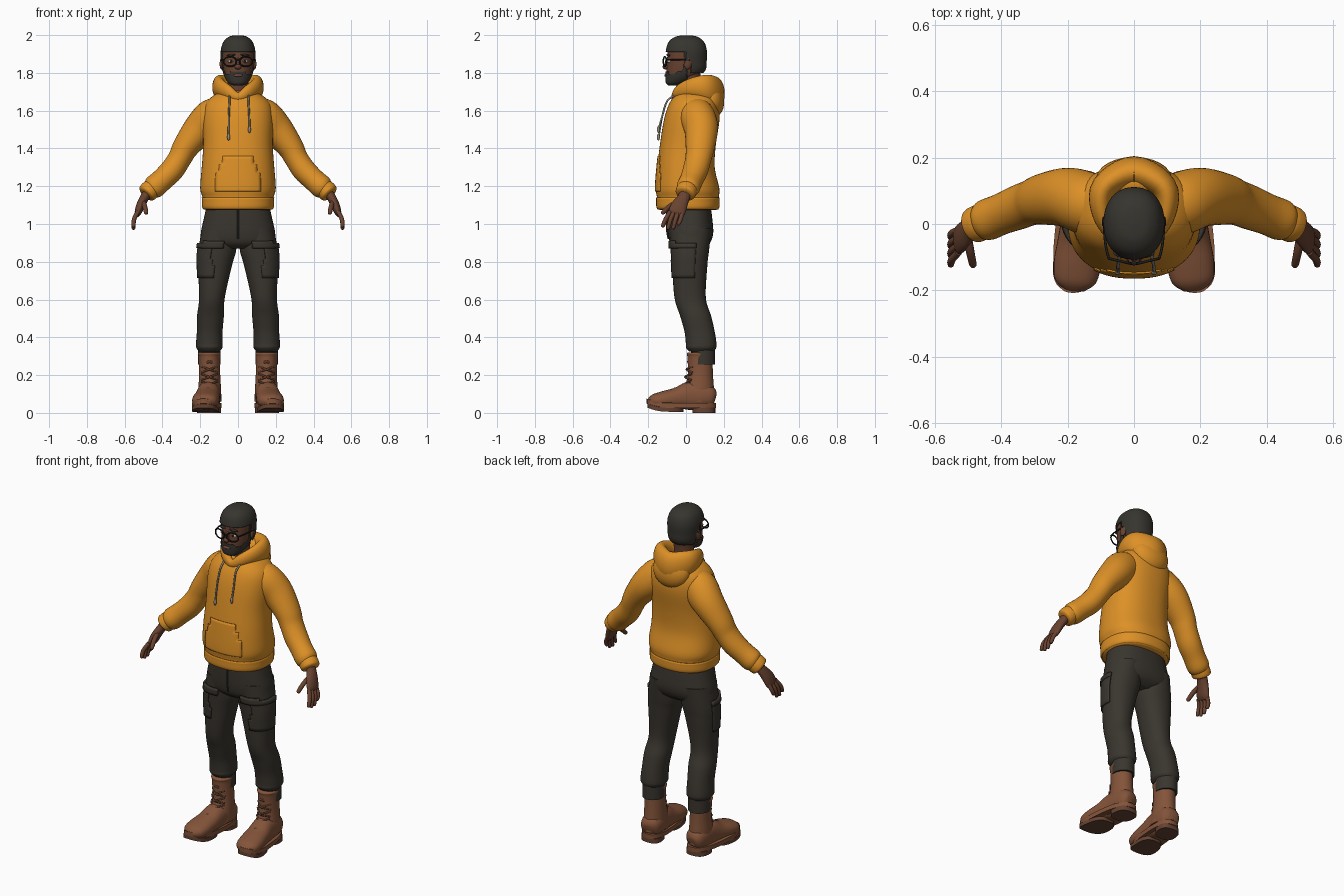
import bpy, bmesh, math
from mathutils import Vector, Matrix, Euler

if "Cube" in bpy.data.objects:
    bpy.data.objects.remove(bpy.data.objects["Cube"])


def material(name, *rgb):
    m = bpy.data.materials.new(name)
    m.use_nodes = True
    m.diffuse_color = (*rgb, 1)
    m.node_tree.nodes["Principled BSDF"].inputs["Base Color"].default_value = (*rgb, 1)
    return m


ORANGE = material("orange fleece", .72, .28, .02)
PANTS = material("charcoal cloth", .042, .036, .028)
HAIR = material("dark hair", .038, .035, .028)
SKIN = material("brown skin", .14, .055, .03)
LEATHER = material("brown leather", .23, .088, .042)
SOLE = material("dark leather", .13, .055, .032)
CORD = material("grey cord", .3, .27, .22)
BLACK = material("black frame", .012, .012, .012)
WHITE = material("eye white", .5, .45, .4)
LIP = material("lip", .19, .07, .05)


def finish(name, bm, mat, mirror=False, thick=0):
    """Turn a bmesh into a smooth shaded object, mirrored over x if asked."""
    mesh = bpy.data.meshes.new(name)
    for f in bm.faces:
        f.smooth = True
    bm.to_mesh(mesh)
    bm.free()
    mesh.materials.append(mat)
    mesh.set_sharp_from_angle(angle=math.radians(50))
    ob = bpy.data.objects.new(name, mesh)
    bpy.context.collection.objects.link(ob)
    if thick:
        s = ob.modifiers.new("thickness", 'SOLIDIFY')
        s.thickness, s.offset = thick, -1
    if mirror:
        ob.modifiers.new("mirror", 'MIRROR').use_mirror_merge = False
    return ob


def spline(rows, steps, closed):
    """Catmull-Rom interpolation of rows (x, y, z, radius u, radius v)."""
    rows, n, out = [Vector(r) for r in rows], len(rows), []
    pick = (lambda i: rows[i % n]) if closed else (lambda i: rows[max(0, min(n - 1, i))])
    for i in range(n if closed else n - 1):
        a, b, c, d = (pick(i + k) for k in (-1, 0, 1, 2))
        for s in range(steps):
            t = s / steps
            out.append((b * 2 + (c - a) * t + (a * 2 - b * 5 + c * 4 - d) * t * t
                        + (b * 3 - a - c * 3 + d) * t ** 3) / 2)
    return out if closed else out + [rows[-1]]


def loft(name, rows, mat, power=2, sides=32, steps=5, ref=(0, 1, 0), level=False,
         closed=False, grow=0, keep=None, warp=None, mirror=False):
    """Skin superellipse rings along a path; keep trims it to a thin shell."""
    rows, bm, rings = spline(rows, steps, closed), bmesh.new(), []
    n = len(rows)
    for i, r in enumerate(rows):
        u, v = Vector((1, 0, 0)), Vector((0, 1, 0))
        if not level:
            nxt = rows[(i + 1) % n] if closed else rows[min(i + 1, n - 1)]
            prv = rows[i - 1] if closed else rows[max(i - 1, 0)]
            t = Vector((nxt - prv)[:3]).normalized()
            v = Vector(ref)
            v = (v - t * v.dot(t)).normalized()
            u = v.cross(t)
        ring = []
        for k in range(sides):
            a = math.tau * k / sides
            c, s = (math.copysign(abs(w) ** (2 / power), w) for w in (math.cos(a), math.sin(a)))
            ring.append(bm.verts.new(Vector(r[:3]) + u * c * r[3] + v * s * r[4]))
        rings.append(ring)
    for i in range(n if closed else n - 1):
        p, q = rings[i], rings[(i + 1) % n]
        for k in range(sides):
            j = (k + 1) % sides
            bm.faces.new((p[k], p[j], q[j], q[k]))
    if not closed:
        bm.faces.new(rings[0])
        bm.faces.new(rings[-1])
    bmesh.ops.recalc_face_normals(bm, faces=bm.faces)
    bm.normal_update()
    if grow:
        for v, d in [(v, v.normal * grow) for v in bm.verts]:
            v.co += d
    if keep:
        gone = [f for f in bm.faces if not keep(*f.calc_center_median())]
        bmesh.ops.delete(bm, geom=gone, context='FACES')
    if warp:
        for v in bm.verts:
            v.co = warp(*v.co)
    return finish(name, bm, mat, mirror, grow if keep else 0)


def tube(name, points, r, mat, **kw):
    return loft(name, [(*p, r, r) for p in points], mat, sides=10, **kw)


def ball(name, loc, size, mat, turn=(0, 0, 0), mirror=False):
    bm = bmesh.new()
    bmesh.ops.create_uvsphere(bm, u_segments=24, v_segments=14, radius=1,
                              matrix=Matrix.LocRotScale(Vector(loc), Euler(turn), Vector(size)))
    return finish(name, bm, mat, mirror)


# Hoodie body, hem and front pocket
torso = [(0, .01, 1.075, .172, .15), (0, .01, 1.09, .186, .163), (0, .01, 1.14, .188, .164),
         (0, .008, 1.19, .2, .168), (0, 0, 1.3, .192, .152), (0, .01, 1.42, .184, .148),
         (0, .03, 1.55, .188, .147), (0, .04, 1.63, .175, .132), (0, .045, 1.68, .13, .105),
         (0, .04, 1.705, .07, .07)]
loft("hoodie_body", torso, ORANGE, power=2.3, sides=64, level=True)
loft("hoodie_hem", torso, ORANGE, power=2.3, sides=64, level=True, grow=.004,
     keep=lambda x, y, z: 1.08 < z < 1.135)
loft("front_pocket", torso, ORANGE, power=2.3, sides=64, steps=8, level=True, grow=.005,
     keep=lambda x, y, z: y < 0 and 1.17 < z < 1.36 and abs(x) < .12 - max(0, z - 1.25) * .4)

# Sleeves and cuffs
loft("sleeves", [(.09, .05, 1.575, .085, .09), (.135, .06, 1.565, .098, .095),
                 (.2, .08, 1.505, .088, .09), (.275, .075, 1.41, .07, .077),
                 (.31, .065, 1.345, .062, .069), (.35, .05, 1.285, .063, .067),
                 (.4, .03, 1.235, .06, .062), (.445, .012, 1.195, .061, .062),
                 (.468, .004, 1.178, .046, .05)], ORANGE, mirror=True)
loft("sleeve_cuffs", [(.455, .008, 1.188, .05, .052), (.466, .004, 1.179, .053, .055),
                      (.484, -.005, 1.162, .05, .053), (.49, -.008, 1.156, .036, .04)],
     ORANGE, mirror=True)

# Hood: a roll around the neck with a sagging bag behind
half = [(.055, -.035, 1.7, .025, .036), (.096, .03, 1.722, .03, .05),
        (.09, .11, 1.72, .04, .072)]
hood = [(0, -.058, 1.672, .02, .024), *half, (0, .155, 1.69, .05, .09),
        *[(-r[0], *r[1:]) for r in reversed(half)]]
loft("hood_roll", hood, ORANGE, ref=(0, 0, 1), closed=True, sides=24)
ball("hood_bag", (0, .135, 1.665), (.115, .066, .1), ORANGE, turn=(.2, 0, 0))

# Drawcords with metal tips
for side, x, low in (("right", -.045, 1.47), ("left", .055, 1.51)):
    tube(side + "_drawcord", [(x, -.06, 1.68), (x, -.1, 1.65), (x * 1.08, -.126, 1.57),
                              (x * 1.1, -.143, low)], .005, CORD)
    ball(side + "_cord_tip", (x * 1.1, -.146, low - .01), (.008, .008, .018), CORD)

# Head, neck, hair and beard
loft("neck", [(0, .04, 1.62, .065, .06), (0, .02, 1.72, .056, .052), (0, .02, 1.82, .06, .06)],
     SKIN, level=True)
head = [(0, -.07, 1.74, .025, .022), (0, -.055, 1.75, .046, .046), (0, -.026, 1.78, .066, .077),
        (0, -.004, 1.82, .077, .098), (0, 0, 1.87, .081, .1), (0, .002, 1.92, .081, .098),
        (0, .002, 1.96, .068, .084), (0, .002, 1.983, .042, .052), (0, .002, 1.989, .01, .012)]
fine = dict(power=2.2, sides=72, steps=10, level=True)
loft("head", head, SKIN, **fine)
loft("hair", head, HAIR, grow=.01, **fine,
     keep=lambda x, y, z: z > (1.912 if y < 0 else 1.84 if y < .03 else 1.8))
loft("beard", head, HAIR, grow=.006, **fine,
     keep=lambda x, y, z: y < .005 and z < (1.808 if abs(x) < .04 or y > -.05 else 1.796)
     or -.014 < y < .005 and z < 1.92)

# Face
ball("nose", (0, -.106, 1.832), (.018, .018, .014), SKIN)
ball("nose_bridge", (0, -.1, 1.852), (.01, .013, .03), SKIN, turn=(-.2, 0, 0))
ball("mouth", (0, -.106, 1.787), (.025, .009, .008), LIP)
ball("ears", (.086, .012, 1.85), (.01, .02, .032), SKIN, turn=(-.2, 0, .3), mirror=True)
ball("eyes", (.036, -.087, 1.861), (.016, .012, .009), WHITE, mirror=True)
ball("irises", (.036, -.096, 1.861), (.007, .005, .007), BLACK, mirror=True)
ball("eyebrows", (.037, -.094, 1.894), (.026, .008, .006), HAIR, turn=(0, .1, .25), mirror=True)

# Glasses
tube("glasses_rims", [(.042 + .034 * math.cos(a), -.112 + .008 * math.cos(a),
                       1.86 + .026 * math.sin(a)) for a in (math.tau * k / 12 for k in range(12))],
     .004, BLACK, closed=True, steps=3, mirror=True)
tube("glasses_bridge", [(-.01, -.119, 1.866), (0, -.121, 1.87), (.01, -.119, 1.866)],
     .004, BLACK)
tube("glasses_temples", [(.076, -.105, 1.87), (.086, -.06, 1.87), (.092, .02, 1.868)],
     .004, BLACK, ref=(0, 0, 1), mirror=True)

# Hands
loft("palms", [(.468, .002, 1.18, .026, .032), (.495, -.012, 1.14, .024, .032),
               (.515, -.034, 1.1, .023, .042), (.528, -.048, 1.065, .019, .044),
               (.534, -.054, 1.045, .01, .036)], SKIN, mirror=True)


def finger(name, base, knuckle, tip, r):
    end = Vector(tip) + (Vector(tip) - Vector(knuckle)).normalized() * r * .7
    loft(name, [(*base, r, r), (*knuckle, r, r), (*tip, r * .85, r * .85),
                (*end, r * .3, r * .3)], SKIN, sides=12, mirror=True)


for i, (name, low) in enumerate((("index", .99), ("middle", .978), ("ring", .98), ("little", 1))):
    y = -.085 + .022 * i
    finger(name + "_fingers", (.53, y, 1.065), (.55, y * 1.2 - .006, 1.025),
           (.553, y * 1.25 - .016, low), .0115)
finger("thumbs", (.502, -.04, 1.12), (.494, -.085, 1.095), (.486, -.122, 1.06), .013)

# Trousers with thigh pockets
loft("trouser_seat", [(0, .015, 1.1, .165, .115), (0, .02, 1.02, .183, .12),
                      (0, .024, .95, .197, .12), (0, .022, .9, .19, .105),
                      (0, .02, .87, .12, .07)], PANTS, power=2.4, sides=48, level=True)
leg = [(.095, .025, .98, .095, .11), (.11, .022, .86, .1, .1), (.122, .02, .78, .09, .093),
       (.138, .022, .61, .068, .083), (.146, .052, .51, .071, .082), (.15, .072, .43, .068, .08),
       (.152, .08, .37, .07, .081), (.152, .08, .345, .069, .08), (.152, .082, .325, .055, .066)]
cloth = dict(power=2.2, sides=48, steps=10, level=True, mirror=True)
loft("trouser_legs", leg, PANTS, **cloth)
loft("thigh_pockets", leg, PANTS, grow=.007, **cloth,
     keep=lambda x, y, z: .71 < z < .88 and x > .13 and -.08 < y < .05)
loft("pocket_flaps", leg, PANTS, grow=.013, **cloth,
     keep=lambda x, y, z: .868 < z < .905 and x > .07 and y < .05)
tube("fly_seam", [(0, -.102, 1.08), (0, -.103, .98), (0, -.094, .92)], .004, PANTS)
loft("trouser_cuffs", [(.152, .09, .255, .06, .064), (.152, .09, .34, .06, .064)], PANTS,
     level=True, mirror=True)

# Boots
loft("boot_shafts", [(.152, .072, .32, .054, .062), (.152, .072, .312, .06, .068),
                     (.152, .074, .29, .056, .066), (.15, .076, .2, .056, .067),
                     (.15, .07, .13, .06, .078), (.15, .06, .06, .062, .092)],
     LEATHER, level=True, mirror=True)
loft("boot_feet", [(.146, .152, .075, .03, .03), (.148, .135, .08, .052, .055),
                   (.15, .09, .09, .062, .07), (.156, .02, .09, .062, .076),
                   (.163, -.05, .078, .067, .056), (.171, -.12, .068, .071, .047),
                   (.177, -.172, .062, .062, .036), (.18, -.2, .058, .03, .016)],
     LEATHER, power=2.3, ref=(0, 0, 1), mirror=True)


def tread(name, low, high, mat, y, length, width):
    """One slab of the sole, turned out and curled up at the toe."""
    rows = [(.165, y, z, width, length) for z in (low, (low + high) / 2, high)]
    loft(name, rows, mat, power=2.6, sides=48, steps=1, level=True, mirror=True,
         warp=lambda x, y, z: Vector((x - .1 * (y + .025), y, z + 2 * max(0, -.1 - y) ** 2)))


tread("boot_welts", .026, .052, LEATHER, -.024, .184, .074)
tread("boot_heels", 0, .028, SOLE, .095, .06, .062)
tread("boot_foresoles", .006, .028, SOLE, -.108, .095, .07)

# Laces
for i in range(4):
    z, y = .15 + .04 * i, -.012 + .007 * i
    for s in (-1, 1):
        tube("boot_laces", [(.151 - s * .042, y + .035, z - .016), (.151, y, z),
                            (.151 + s * .042, y + .035, z + .016)], .005, SOLE, mirror=True)
for i in range(3):
    y, z = -.025 - .035 * i, .148 - .013 * i
    tube("instep_straps", [(.115, y, z - .03), (.16, y, z - .006), (.205, y, z - .03)],
         .006, SOLE, mirror=True)
